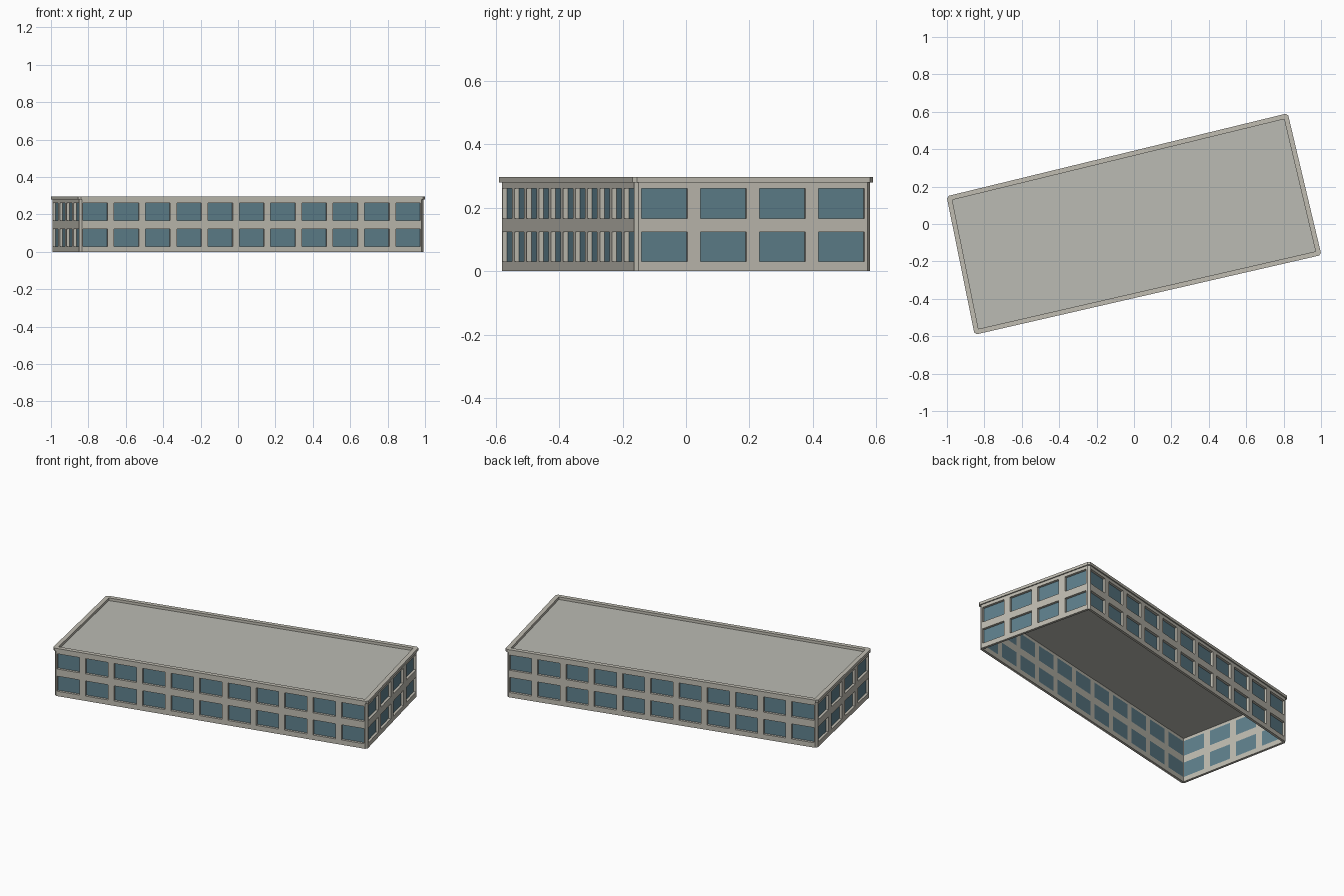
import bpy, bmesh
from mathutils import Vector

if "Cube" in bpy.data.objects:
    bpy.data.objects.remove(bpy.data.objects["Cube"])


def material(name, srgb):
    m = bpy.data.materials.new(name)
    m.diffuse_color = [(c / 255) ** 2.2 for c in srgb] + [1]
    m.use_nodes = True
    m.node_tree.nodes["Principled BSDF"].inputs["Base Color"].default_value = m.diffuse_color
    return m


CONCRETE = material("concrete", (190, 187, 176))
ROOF = material("roof_grey", (186, 186, 178))
GLASS = material("blue_glass", (95, 127, 139))

# Footprint of the cornice: front left, front right, back right, back left
PLAN = [Vector(p) for p in ((-0.852, -0.592), (1.002, -0.166),
                            (0.822, 0.592), (-1.002, 0.148))]
WALL_TOP, CORNICE_TOP = 0.28, 0.297
CHAMFER, DEPTH = 0.012, 0.015


def inset(quad, d):
    """Move every side of the footprint inwards by d."""
    out = []
    for i, p in enumerate(quad):
        a = (p - quad[i - 1]).normalized()
        b = (quad[(i + 1) % 4] - p).normalized()
        na, nb = Vector((-a.y, a.x)), Vector((-b.y, b.x))
        out.append(p + (na + nb) * d / (1 + na.dot(nb)))
    return out


def chamfered(quad, c):
    """Two points per corner, each c away from it along its side."""
    pts = []
    for i, p in enumerate(quad):
        pts.append(p + (quad[i - 1] - p).normalized() * c)
        pts.append(p + (quad[(i + 1) % 4] - p).normalized() * c)
    return pts


def finish(bm, name, mats):
    bmesh.ops.remove_doubles(bm, verts=bm.verts, dist=1e-5)
    bmesh.ops.recalc_face_normals(bm, faces=bm.faces)
    me = bpy.data.meshes.new(name)
    bm.to_mesh(me)
    bm.free()
    for m in mats:
        me.materials.append(m)
    ob = bpy.data.objects.new(name, me)
    bpy.context.collection.objects.link(ob)
    return ob


def face(bm, pts, mat=0):
    f = bm.faces.new([bm.verts.new(p) for p in pts])
    f.material_index = mat


def at(p, z):
    return Vector((p.x, p.y, z))


# Walls: thin shell with recessed windows in two storeys
outer = inset(PLAN, 0.007)
inner = inset(outer, DEPTH)
zs = [0, 0.03, 0.123, 0.167, 0.261, WALL_TOP]
bm = bmesh.new()
for side, (bays, pier) in enumerate(((11, 0.036), (4, 0.042)) * 2):
    p, q = outer[side], outer[(side + 1) % 4]
    length = (q - p).length
    along = (q - p) / length
    inward = Vector((-along.y, along.x)) * DEPTH
    bay = length / bays
    us = [CHAMFER]
    for k in range(bays):
        us += [k * bay + pier / 2, (k + 1) * bay - pier / 2]
    us.append(length - CHAMFER)
    front = [p + along * u for u in us]
    back = [f + inward for f in front]
    back[0], back[-1] = inner[side], inner[(side + 1) % 4]

    for i in range(len(us) - 1):
        f0, f1, b0, b1 = front[i], front[i + 1], back[i], back[i + 1]
        for j in range(5):
            z0, z1 = zs[j], zs[j + 1]
            F = [at(f0, z0), at(f1, z0), at(f1, z1), at(f0, z1)]
            B = [at(b0, z0), at(b1, z0), at(b1, z1), at(b0, z1)]
            if i % 2 and j % 2:          # window pane and its reveals
                face(bm, B, 1)
                for k in range(4):
                    n = (k + 1) % 4
                    face(bm, [F[k], F[n], B[n], B[k]])
            else:                        # solid wall, both sides
                face(bm, F)
                face(bm, B[::-1])
        for z in (0, WALL_TOP):          # lower and upper rims
            face(bm, [at(f0, z), at(f1, z), at(b1, z), at(b0, z)])

    # Chamfered corner strip at the start of this side
    prev = p + (outer[side - 1] - p).normalized() * CHAMFER
    for z0, z1 in zip(zs, zs[1:]):
        face(bm, [at(prev, z0), at(front[0], z0), at(front[0], z1), at(prev, z1)])
    for z in (0, WALL_TOP):
        face(bm, [at(prev, z), at(front[0], z), at(inner[side], z)])
finish(bm, "walls_and_windows", [CONCRETE, GLASS])

# Cornice: raised rim around the roof
rim_out = chamfered(PLAN, CHAMFER)
rim_in = [p for p in inset(PLAN, 0.026) for _ in range(2)]
bm = bmesh.new()
for i in range(8):
    n = (i + 1) % 8
    a, b, c, d = rim_out[i], rim_out[n], rim_in[n], rim_in[i]
    z0, z1 = WALL_TOP, CORNICE_TOP
    face(bm, [at(a, z0), at(b, z0), at(b, z1), at(a, z1)])
    for z in (z0, z1):
        face(bm, [at(a, z), at(b, z)] + ([at(d, z)] if c == d else [at(c, z), at(d, z)]))
    if c != d:
        face(bm, [at(c, z0), at(d, z0), at(d, z1), at(c, z1)])
finish(bm, "cornice", [CONCRETE])

# Flat roof slab
slab = inset(PLAN, 0.024)
bm = bmesh.new()
lo, hi = WALL_TOP - 0.003, WALL_TOP + 0.001
face(bm, [at(p, hi) for p in slab])
face(bm, [at(p, lo) for p in slab[::-1]])
for i in range(4):
    a, b = slab[i], slab[(i + 1) % 4]
    face(bm, [at(a, lo), at(b, lo), at(b, hi), at(a, hi)])
finish(bm, "roof", [ROOF])
